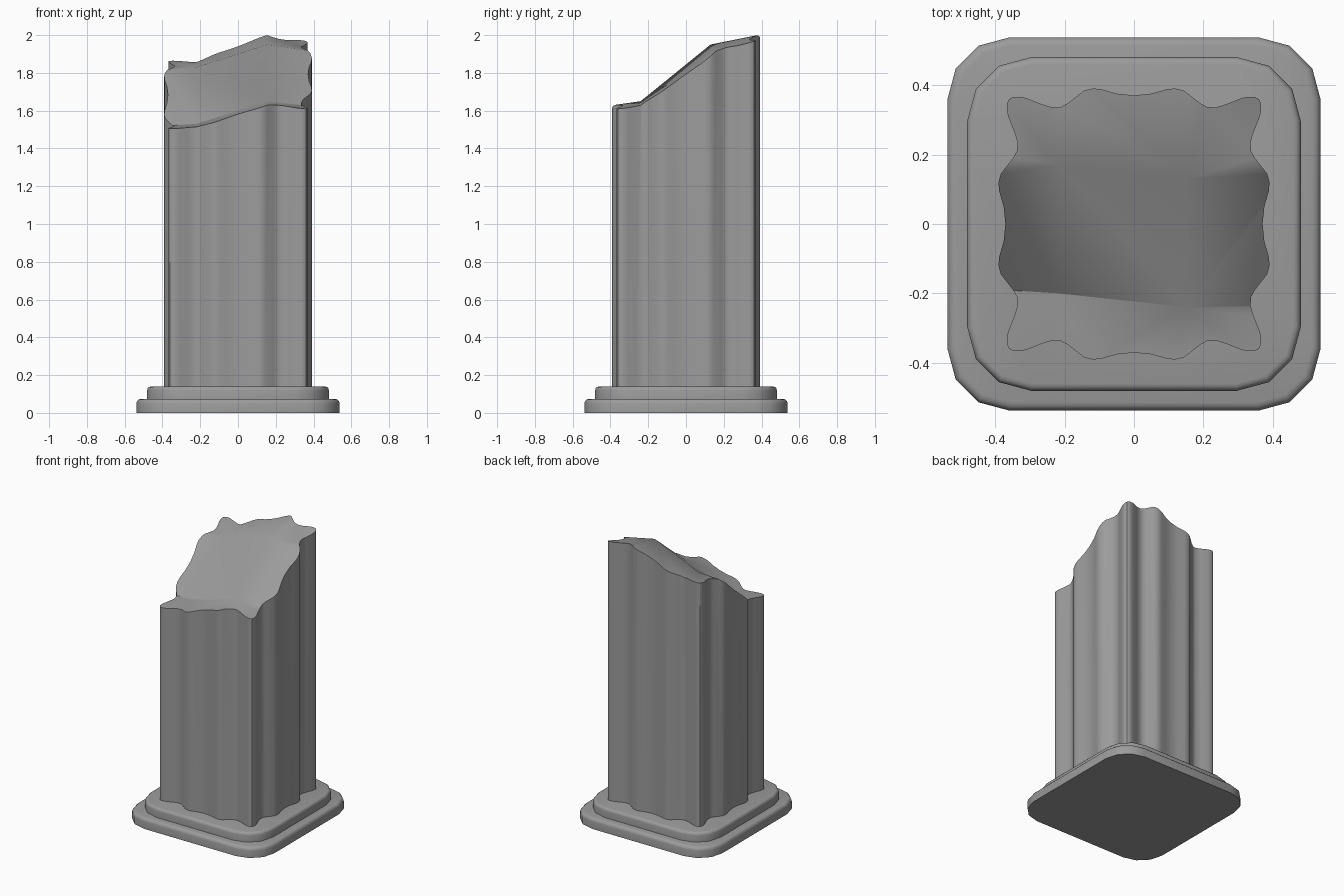
import bpy, bmesh, math

if "Cube" in bpy.data.objects:
    bpy.data.objects.remove(bpy.data.objects["Cube"], do_unlink=True)

stone = bpy.data.materials.new("grey_stone")
stone.use_nodes = True
colour = (0.33, 0.33, 0.33, 1)
stone.diffuse_color = colour
stone.node_tree.nodes["Principled BSDF"].inputs["Base Color"].default_value = colour


def make_object(name, bm):
    bmesh.ops.recalc_face_normals(bm, faces=bm.faces[:])
    mesh = bpy.data.meshes.new(name)
    bm.to_mesh(mesh)
    bm.free()
    mesh.materials.append(stone)
    obj = bpy.data.objects.new(name, mesh)
    bpy.context.collection.objects.link(obj)
    return obj


def activate(obj):
    bpy.ops.object.select_all(action="DESELECT")
    obj.select_set(True)
    bpy.context.view_layer.objects.active = obj


def prism(outline, z0, z1):
    bm = bmesh.new()
    low = [bm.verts.new((x, y, z0)) for x, y in outline]
    high = [bm.verts.new((x, y, z1)) for x, y in outline]
    bm.faces.new(low)
    bm.faces.new(high)
    for i in range(len(low)):
        j = (i + 1) % len(low)
        bm.faces.new((low[i], low[j], high[j], high[i]))
    return bm


# Plinth slabs: rounded squares with a softened top rim
def slab(name, half, radius, z0, z1, rim):
    outline = []
    for q in range(4):
        cx = (half - radius) * (1 if q in (0, 3) else -1)
        cy = (half - radius) * (1 if q < 2 else -1)
        for s in range(4):
            a = math.radians(90 * q + 30 * s)
            outline.append((cx + radius * math.cos(a), cy + radius * math.sin(a)))
    bm = prism(outline, z0, z1)
    edges = [e for e in bm.edges if all(v.co.z > z1 - 0.001 for v in e.verts)]
    bmesh.ops.bevel(bm, geom=edges, offset=rim, segments=3, profile=0.5, affect="EDGES")
    obj = make_object(name, bm)
    activate(obj)
    bpy.ops.object.shade_smooth_by_angle(angle=math.radians(35))


slab("lower_plinth", 0.538, 0.178, 0, 0.074, 0.024)
slab("upper_plinth", 0.481, 0.184, 0.07, 0.14, 0.02)

# Fluted shaft: one eighth of the wavy outline, mirrored and turned
eighth = [(0, .371), (.05, .376), (.095, .389), (.12, .391), (.145, .384),
          (.19, .349), (.21, .338), (.235, .336), (.265, .345), (.31, .363),
          (.33, .367), (.347, .367), (.36, .36)]
quarter = eighth + [(y, x) for x, y in eighth[-2:0:-1]]
outline = []
for x, y in quarter:
    outline.append((x, y))
for turn in range(3):
    quarter = [(y, -x) for x, y in quarter]
    outline += quarter
shaft = make_object("fluted_shaft", prism(outline, 0.12, 2.4))

# Broken top: faceted height field, closed downwards, that trims the shaft
rows = [
    [(-.45, -.45, 1.49), (-.22, -.45, 1.50), (.155, -.45, 1.62), (.45, -.45, 1.59)],
    [(-.45, -.185, 1.515), (-.22, -.20, 1.53), (.155, -.24, 1.65), (.45, -.24, 1.615)],
    [(-.45, .155, 1.81), (-.22, .17, 1.83), (.155, .13, 1.95), (.45, .17, 1.905)],
    [(-.45, .45, 1.88), (-.22, .45, 1.875), (.155, .45, 2.014), (.45, .45, 1.985)],
]
bm = bmesh.new()
top = [[bm.verts.new(p) for p in row] for row in rows]
base = [[bm.verts.new((x, y, 0)) for x, y, z in row] for row in rows]
for grid in (top, base):
    for i in range(3):
        for j in range(3):
            bm.faces.new((grid[i][j], grid[i][j + 1], grid[i + 1][j + 1], grid[i + 1][j]))
for i in range(3):
    for k in (0, 3):
        bm.faces.new((top[i][k], top[i + 1][k], base[i + 1][k], base[i][k]))
        bm.faces.new((top[k][i], top[k][i + 1], base[k][i + 1], base[k][i]))
bmesh.ops.triangulate(bm, faces=bm.faces[:])
cutter = make_object("break_cutter", bm)
cutter.hide_render = True

activate(shaft)
trim = shaft.modifiers.new("broken_top", "BOOLEAN")
trim.operation = "INTERSECT"
trim.solver = "EXACT"
trim.object = cutter
bpy.ops.object.modifier_apply(modifier=trim.name)
bpy.data.objects.remove(cutter, do_unlink=True)
bpy.ops.object.shade_smooth_by_angle(angle=math.radians(30))
